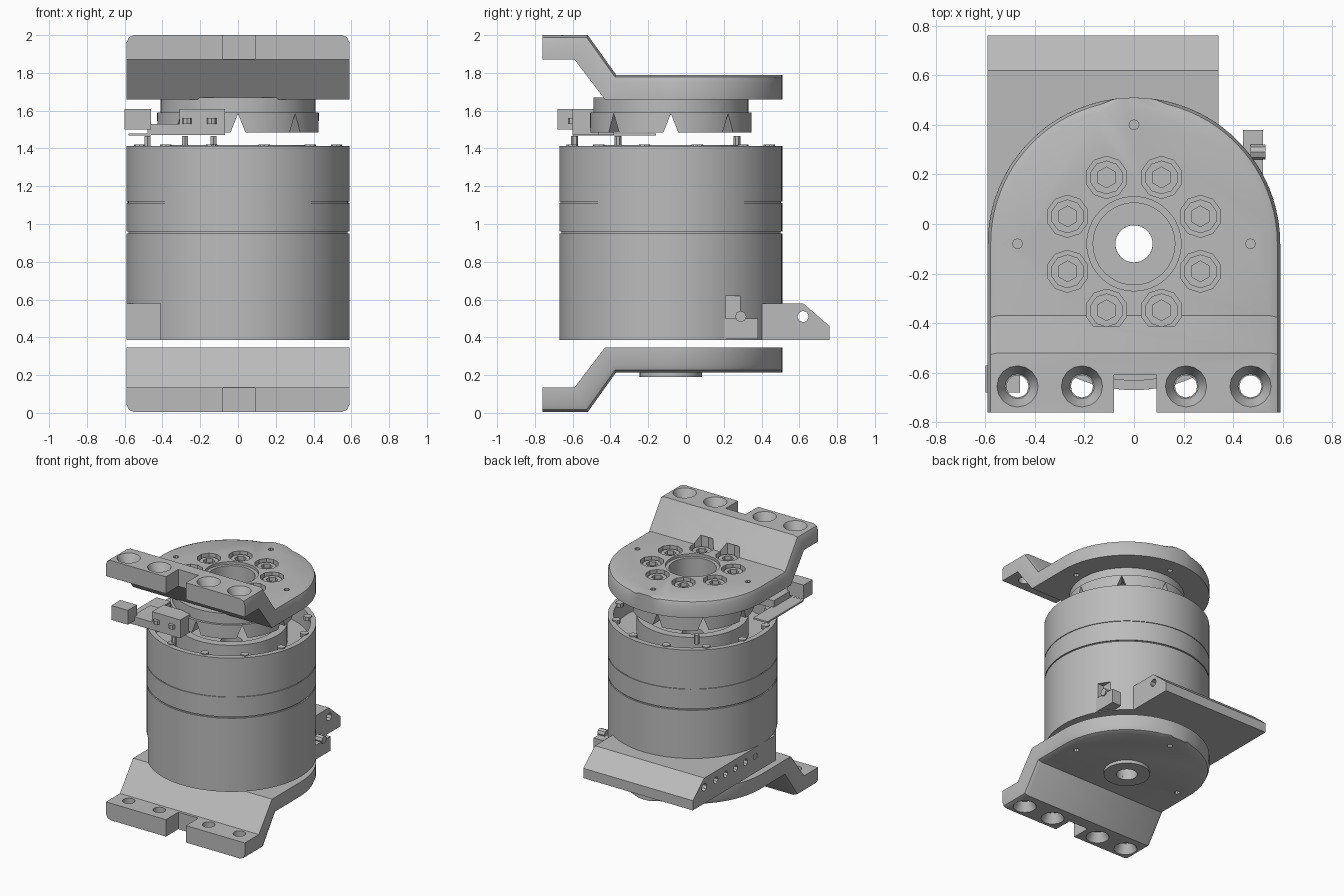
import bpy, bmesh
from math import cos, sin, pi, radians
from mathutils import Matrix, Vector

if "Cube" in bpy.data.objects:
    bpy.data.objects.remove(bpy.data.objects["Cube"])

CY = -0.08          # axis of the drum
R = 0.59            # drum radius
parts = []

grey = bpy.data.materials.new("plain grey")
grey.use_nodes = True
GREY = (0.5, 0.5, 0.5, 1)
grey.diffuse_color = GREY
grey.node_tree.nodes["Principled BSDF"].inputs["Base Color"].default_value = GREY


def finish(bm, name, keep=True):
    bmesh.ops.recalc_face_normals(bm, faces=bm.faces)
    me = bpy.data.meshes.new(name)
    bm.to_mesh(me)
    bm.free()
    me.materials.append(grey)
    ob = bpy.data.objects.new(name, me)
    bpy.context.collection.objects.link(ob)
    if keep:
        parts.append(ob)
    return ob


def prism(name, points, lo, hi, axis="z", keep=True):
    """Extrude a 2D outline along z, or a (y, z) outline along x."""
    bm = bmesh.new()
    place = (lambda a, b, t: (a, b, t)) if axis == "z" else (lambda a, b, t: (t, a, b))
    face = bm.faces.new([bm.verts.new(place(a, b, lo)) for a, b in points])
    top = bmesh.ops.extrude_face_region(bm, geom=[face])["geom"]
    move = Vector(place(0, 0, hi - lo))
    bmesh.ops.translate(bm, vec=move, verts=[v for v in top if isinstance(v, bmesh.types.BMVert)])
    return finish(bm, name, keep)


def box(name, x0, x1, y0, y1, z0, z1, keep=True):
    return prism(name, [(x0, y0), (x1, y0), (x1, y1), (x0, y1)], z0, z1, "z", keep)


def rod(name, c, r1, r2, depth, sides=16, axis="z", keep=True):
    bm = bmesh.new()
    m = Matrix.Translation(c)
    if axis == "x":
        m = m @ Matrix.Rotation(pi / 2, 4, "Y")
    bmesh.ops.create_cone(bm, cap_ends=True, segments=sides, radius1=r1, radius2=r2,
                          depth=depth, matrix=m)
    return finish(bm, name, keep)


def lathe(name, profile, sides=96):
    """Closed (radius, z) profile turned around the drum axis."""
    bm = bmesh.new()
    rings = []
    for i in range(sides):
        a = 2 * pi * i / sides
        rings.append([bm.verts.new((r * cos(a), CY + r * sin(a), z)) for r, z in profile])
    n = len(profile)
    for i in range(sides):
        p, q = rings[i], rings[(i + 1) % sides]
        for j in range(n):
            k = (j + 1) % n
            bm.faces.new((p[j], q[j], q[k], p[k]))
    return finish(bm, name)


def apply_boolean(ob, cutters, op="DIFFERENCE"):
    for c in cutters:
        mod = ob.modifiers.new("cut", "BOOLEAN")
        mod.operation, mod.solver, mod.object = op, "EXACT", c
    dg = bpy.context.evaluated_depsgraph_get()
    me = bpy.data.meshes.new_from_object(ob.evaluated_get(dg))
    ob.modifiers.clear()
    ob.data = me
    for c in cutters:
        bpy.data.objects.remove(c)


def bracket(name, z0, sign, holes):
    """Round plate with a raised, slotted mounting flange; sign flips it."""
    side = [(-.76, .34), (-.52, .34), (-.37, .13), (.6, .13),
            (.6, 0), (-.43, 0), (-.59, .21), (-.76, .21)]
    ob = prism(name, side, -.7, .7, "x")
    plan = [(R * cos(pi * i / 40), CY + R * sin(pi * i / 40)) for i in range(41)]
    plan += [(-R, -.8), (-.08, -.8), (-.08, -.61), (.09, -.61), (.09, -.8), (R, -.8)]
    apply_boolean(ob, [prism("plan", plan, -.1, .5, "z", False)], "INTERSECT")
    # chamfer the outer rim
    bm = bmesh.new()
    bm.from_mesh(ob.data)
    bmesh.ops.dissolve_limit(bm, angle_limit=radians(0.5), verts=bm.verts, edges=bm.edges)
    rim = [e for e in bm.edges if len(e.link_faces) == 2
           and max(f.normal.z for f in e.link_faces) > .3
           and min(abs(f.normal.z) for f in e.link_faces) < .05
           and not all(v.co.y < -.75 for v in e.verts)
           and not all(abs(v.co.x) < .12 for v in e.verts)]
    bmesh.ops.bevel(bm, geom=rim, offset=.04, segments=2, profile=.5, affect="EDGES")
    bm.to_mesh(ob.data)
    bm.free()
    # countersunk flange holes and small locating holes
    cuts = list(holes)
    for x in (-.47, -.21, .21, .47):
        cuts.append(rod("hole", (x, -.655, .25), .045, .045, .4, 12, "z", False))
        cuts.append(rod("sink", (x, -.655, .31), .05, .088, .08, 16, "z", False))
    for x, y in ((0, .4), (-.47, CY), (.47, CY)):
        cuts.append(rod("pin", (x, y, .06), .02, .02, .4, 8, "z", False))
    apply_boolean(ob, cuts)
    ob.data.transform(Matrix.Translation((0, 0, z0)) @ Matrix.Diagonal((1, 1, sign, 1)))
    if sign < 0:
        ob.data.flip_normals()
    return ob


def bolt_circle(r, count, start=0):
    for i in range(count):
        a = start + 2 * pi * i / count
        yield r * cos(a), CY + r * sin(a)


# Brackets at both ends
top_holes = [rod("bore", (0, CY, .06), .19, .19, .4, 48, "z", False)]
for x, y in bolt_circle(.29, 8, pi / 8):
    top_holes.append(rod("counterbore", (x, y, .12), .085, .085, .14, 10, "z", False))
bracket("top_bracket", 1.66, 1, top_holes)
bracket("bottom_bracket", .345, -1, [rod("bore", (0, CY, .06), .075, .075, .4, 32, "z", False)])
lathe("bottom_boss", [(.075, .19), (.165, .19), (.165, .23), (.075, .23)], 48)

# Socket screws in the top bracket
for x, y in bolt_circle(.29, 8, pi / 8):
    s = rod("socket_screw", (x, y, 1.735), .068, .068, .07, 10)
    apply_boolean(s, [rod("socket", (x, y, 1.77), .042, .042, .06, 6, "z", False)])

# Drum with open top, inner ring and two seam grooves
drum = lathe("drum", [
    (.075, .385), (R, .385), (R, .95), (R - .01, .95), (R - .01, .96), (R, .96),
    (R, 1.112), (R - .006, 1.112), (R - .006, 1.118), (R, 1.118), (R, 1.412),
    (.55, 1.412), (.55, 1.27), (.39, 1.27), (.39, 1.417), (.33, 1.417),
    (.33, 1.27), (.075, 1.27)])
apply_boolean(drum, [
    box("side_notch", -.7, -.41, -.7, -.25, .3, .58, False),
    box("plug_notch", .46, .7, .21, .36, .45, .62, False)])

# Rear cable housing, squared off along the right side
outline = [(-.25, .385), (.76, .385), (.76, .46), (.62, .58), (-.25, .58)]
housing = prism("cable_housing", outline, -R, .34, "x")
cuts = [rod("through", (.0, .62, .51), .03, .03, 2, 8, "x", False)]
for y in (0, .12, .24, .36, .48):
    cuts.append(rod("port", (-R, y, .51), .025, .025, .1, 8, "x", False))
cuts.append(box("inner_clear", -.41, .5, -.3, .2, .3, .7, False))
apply_boolean(housing, cuts)

# Side plug
plug = box("side_plug", .44, .52, .2, .38, .39, .5)
rod("plug_pin", (.5, .29, .51), .03, .03, .06, 8, "x")

# Output hub and notched crown under the top bracket
lathe("hub", [(.19, 1.58), (.41, 1.58), (.41, 1.67), (.19, 1.67)])
lathe("hub_sleeve", [(.165, 1.6), (.19, 1.6), (.19, 1.77), (.165, 1.77)], 48)
crown = lathe("crown", [(.35, 1.485), (.428, 1.485), (.428, 1.59), (.35, 1.59)])
wedges = []
for i in range(8):
    w = prism("wedge", [(-.045, 1.47), (.045, 1.47), (0, 1.585)], .3, .5, "x", False)
    w.data.transform(Matrix.Translation((0, CY, 0)) @ Matrix.Rotation(i * pi / 4, 4, "Z"))
    wedges.append(w)
apply_boolean(crown, wedges)

# Cable connector beside the crown
box("connector_front", -.31, -.07, -.6, -.46, 1.47, 1.61)
box("connector_side", -.6, -.46, -.68, -.57, 1.5, 1.61)
box("connector_bar", -.48, -.2, -.6, -.38, 1.47, 1.53)
box("connector_strip", -.58, -.46, -.6, -.16, 1.468, 1.48)
for x in (-.27, -.14):
    rod("connector_pin", (x, -.6, 1.545), .025, .025, .03, 8)

# Loose pins and rim screws on the drum
for x, y in ((-.13, -.59), (-.48, -.36), (-.28, .27)):
    rod("rim_pin", (x, y, 1.43), .018, .018, .07, 6)
for x, y in bolt_circle(.54, 12, pi / 12):
    rod("rim_screw", (x, y, 1.405), .03, .03, .03, 8)

bpy.ops.object.select_all(action="DESELECT")
for ob in parts:
    ob.select_set(True)
bpy.context.view_layer.objects.active = parts[0]
bpy.ops.object.shade_smooth_by_angle(angle=radians(35))
